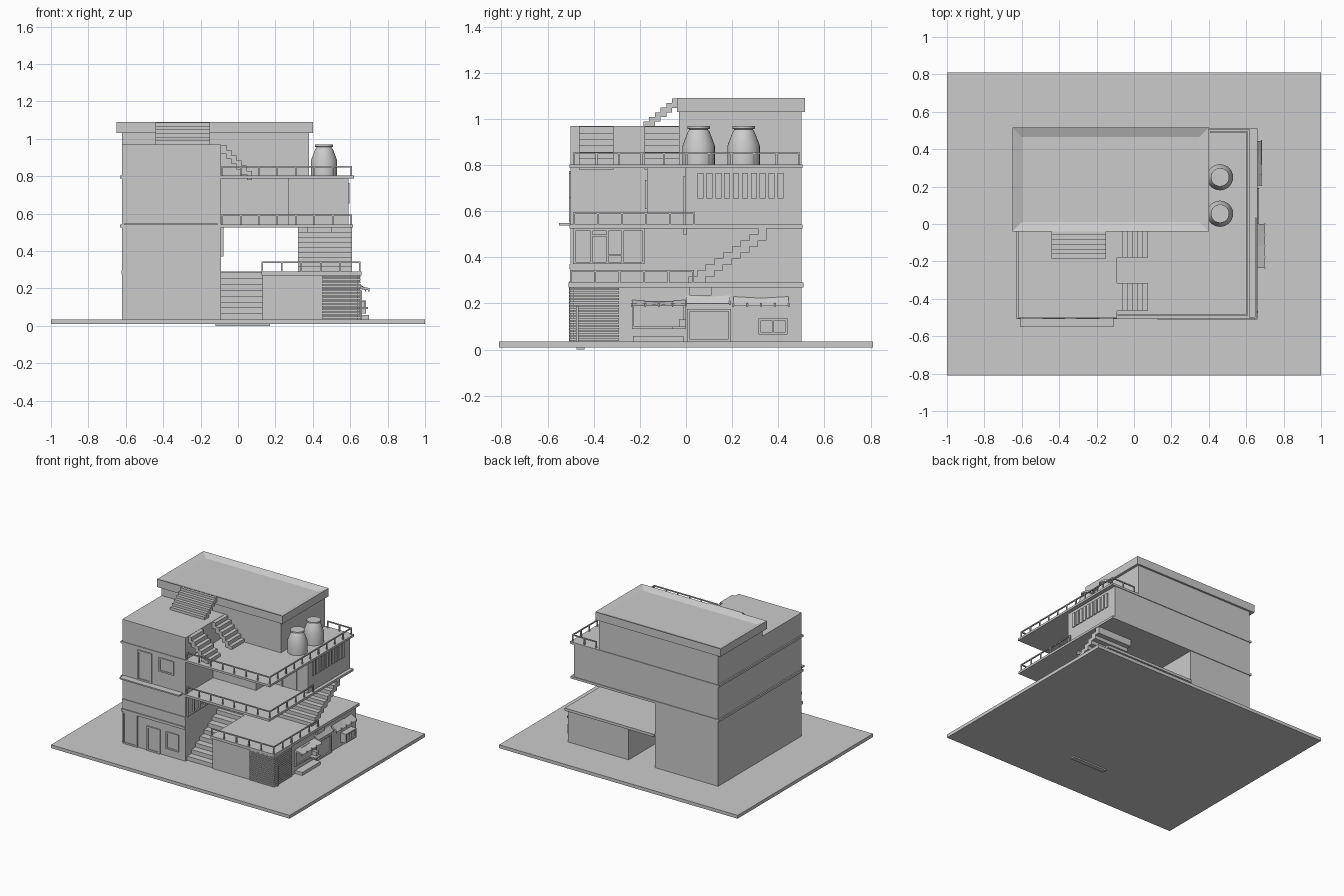
import bpy, bmesh, math

if "Cube" in bpy.data.objects:
    bpy.data.objects.remove(bpy.data.objects["Cube"])


def finish(name, bm):
    bmesh.ops.recalc_face_normals(bm, faces=bm.faces)
    me = bpy.data.meshes.new(name)
    bm.to_mesh(me)
    bm.free()
    ob = bpy.data.objects.new(name, me)
    bpy.context.collection.objects.link(ob)
    return ob


def add_box(bm, x0, x1, y0, y1, z0, z1):
    v = bmesh.ops.create_cube(bm, size=1)["verts"]
    for p in v:
        p.co = ((x0 + x1) / 2 + p.co.x * (x1 - x0),
                (y0 + y1) / 2 + p.co.y * (y1 - y0),
                (z0 + z1) / 2 + p.co.z * (z1 - z0))


def boxes(name, *items):
    bm = bmesh.new()
    for b in items:
        add_box(bm, *b)
    return finish(name, bm)


def prism(name, pts, to3, lo, hi):
    # extrude a 2D outline between lo and hi
    bm = bmesh.new()
    f = bm.faces.new([bm.verts.new(to3(a, b, lo)) for a, b in pts])
    r = bmesh.ops.extrude_face_region(bm, geom=[f])
    for g in r["geom"]:
        if isinstance(g, bmesh.types.BMVert):
            a, b = pts[[(g.co - v.co).length < 1e-7 for v in f.verts].index(True)]
            g.co = to3(a, b, hi)
    return finish(name, bm)


def stairs(name, n, u0, u1, z0, z1, lo, hi, axis, drop=0.03):
    # open-backed sawtooth flight climbing from u0 to u1
    du, dz = (u1 - u0) / n, (z1 - z0) / n
    items = []
    for i in range(n):
        a, b = sorted((u0 + i * du, u0 + (i + 1) * du))
        z = z0 + (i + 1) * dz
        bot = z - dz - drop
        items.append((lo, hi, a, b, bot, z) if axis == "y" else (a, b, lo, hi, bot, z))
    return boxes(name, *items)


def railing(name, path, z0, h=0.055, gap=0.1, t=0.004):
    items = []
    for (ax, ay), (bx, by) in zip(path, path[1:]):
        x0, x1, y0, y1 = min(ax, bx), max(ax, bx), min(ay, by), max(ay, by)
        items.append((x0 - t, x1 + t, y0 - t, y1 + t, z0 + h - 0.008, z0 + h))
        n = max(1, round(max(x1 - x0, y1 - y0) / gap))
        for i in range(n + 1):
            x, y = ax + (bx - ax) * i / n, ay + (by - ay) * i / n
            items.append((x - t, x + t, y - t, y + t, z0, z0 + h))
    return boxes(name, *items)


def front_frame(name, x0, x1, z0, z1, y, t=0.012, d=0.008):
    # door or window on a wall facing -y
    return boxes(name, (x0, x0 + t, y - d, y + .01, z0, z1), (x1 - t, x1, y - d, y + .01, z0, z1),
                 (x0 + t, x1 - t, y - d, y + .01, z1 - t, z1),
                 (x0 + t, x1 - t, y - d, y + .01, z0, z0 + t),
                 (x0 + t, x1 - t, y - d * .4, y + .01, z0 + t, z1 - t))


def side_frame(name, y0, y1, z0, z1, x, splits=(), t=0.01, d=0.01):
    # window on a wall facing +x
    items = [(x - .01, x + d, y0, y1, z0, z0 + t), (x - .01, x + d, y0, y1, z1 - t, z1)]
    for y in (y0, *splits, y1 - t):
        items.append((x - .01, x + d, y, y + t, z0 + t, z1 - t))
    return boxes(name, *items)


def awning(name, y0, y1, z0, z1, x0, x1, bays):
    prism(name, [(x0, z1), (x1, z0 + .012), (x1, z0), (x0, z1 - .014)],
          lambda a, b, y: (a, y, b), y0, y1)
    w = (y1 - y0) / bays
    boxes(name + "_ribs", *[(x1 - .004, x1 + .003, y0 + i * w - .003, y0 + i * w + .003,
                             z0 - .006, z0 + .012) for i in range(bays + 1)])


# ground plate and main masses
boxes("ground_plate", (-1, 1, -.81, .81, .01, .035))
boxes("tower_lower", (-.62, -.09, -.5, .5, .03, .53))
boxes("shop_block", (.13, .64, -.49, .5, .03, .275))
boxes("upper_floor", (-.62, -.09, -.5, .5, .53, .79), (-.09, .27, -.17, .5, .53, .79),
      (.27, .59, -.005, .5, .53, .79))
boxes("tower_top", (-.62, -.09, -.5, -.03, .8, .97))
boxes("penthouse", (-.62, .38, -.03, .5, .8, 1.04))

# floor slabs and ledges
boxes("terrace_slab", (.125, .66, -.51, .51, .27, .29), (-.09, .125, -.1, .51, .27, .29))
boxes("balcony_slab", (-.63, .615, -.505, .505, .525, .542))
boxes("roof_terrace_slab", (-.63, .62, -.505, .505, .787, .803))
boxes("tower_awning", (-.61, -.11, -.55, -.5, .538, .548))
boxes("tower_bands", (-.623, -.09, -.508, -.49, .275, .295), (-.62, -.09, -.506, -.49, .35, .37))

# main roof with sunken centre
bm = bmesh.new()
add_box(bm, -.65, .40, -.04, .515, 1.03, 1.09)
bm.normal_update()
top = [f for f in bm.faces if f.normal.z > .9]
bmesh.ops.inset_region(bm, faces=top, thickness=.072)
for v in top[0].verts:
    v.co.z -= .02
finish("main_roof", bm)

# stairs
stairs("entry_stairs", 8, -.48, -.08, .035, .285, -.12, .17, "y", .025)
stairs("side_stairs", 9, .01, .35, .29, .525, .32, .61, "y", .025)
stairs("roof_stairs", 6, -.185, -.035, .97, 1.088, -.44, -.15, "y", .02)
for n, y in (("front", -.465), ("rear", -.18)):
    stairs(n + "_terrace_stairs", 6, .075, -.09, .8, .968, y, y + .15, "x", .02)

# railings
railing("terrace_railing", [(.13, -.5), (.65, -.5), (.65, .03)], .29)
railing("balcony_railing", [(-.085, -.485), (.605, -.485), (.605, .035)], .54)
railing("roof_railing", [(-.085, -.485), (.605, -.485), (.605, .49), (.41, .49)], .8)

# tower doors and windows
front_frame("garage_door", -.61, -.49, .035, .275, -.5)
front_frame("entry_door", -.41, -.30, .035, .22, -.5)
front_frame("lower_window", -.25, -.145, .09, .22, -.5)
front_frame("upper_door", -.49, -.37, .55, .775, -.5)
front_frame("upper_window", -.31, -.185, .66, .765, -.5)
front_frame("balcony_window", -.05, .235, .61, .735, -.17)
front_frame("balcony_door", .37, .50, .50, .75, -.005)
side_frame("tower_side_window", -.49, -.18, .37, .525, -.09, (-.415, -.345, -.28), d=.012)
boxes("window_crossbars", (-.1, -.08, -.41, -.345, .49, .498), (-.1, -.08, -.345, -.28, .405, .413))

# row of ventilation slots on the right wall
boxes("vent_slots", *[(.585, .597, .05 + i * .0385, .05 + i * .0385 + .026, .655, .765)
                      for i in range(10)])

# corner roller shutter
boxes("corner_shutter", *[(.45, .655, -.505, -.29, .04 + i * .0145, .049 + i * .0145)
                          for i in range(16)])
boxes("corner_pole", (.655, .664, -.476, -.466, .035, .19))

# shop front on the right side
side_frame("counter_window", -.235, 0, .09, .21, .64)
awning("counter_awning", -.235, 0, .19, .215, .64, .70, 4)
boxes("counter_shelf", (.64, .695, -.06, 0, .09, .1), (.64, .68, -.03, 0, .1, .13))
boxes("shop_step", (.64, .70, -.23, -.01, .035, .058))
side_frame("shop_door", .005, .195, .035, .175, .64)
awning("door_awning", 0, .19, .2, .235, .64, .665, 1)
boxes("shop_panel", (.64, .652, .015, .11, .235, .27))
side_frame("shop_window", .315, .44, .065, .135, .64, (.372,), d=.045)
boxes("shop_window_box", (.63, .675, .32, .435, .07, .13))
awning("window_awning", .205, .445, .19, .23, .64, .682, 4)

# water tanks, turned from a profile
prof = [(0, .80), (.07, .80), (.07, .885), (.047, .945), (.04, .955), (.049, .958), (.049, .97), (0, .97)]
for n, y in (("front", .055), ("rear", .25)):
    bm = bmesh.new()
    vs = [bm.verts.new((r, 0, z)) for r, z in prof]
    es = [bm.edges.new(p) for p in zip(vs, vs[1:])]
    bmesh.ops.spin(bm, geom=vs + es, axis=(0, 0, 1), cent=(0, 0, 0), angle=math.tau, steps=28)
    bmesh.ops.remove_doubles(bm, verts=bm.verts, dist=1e-5)
    ob = finish(n + "_water_tank", bm)
    ob.location = (.46, y, 0)
    bpy.ops.object.select_all(action="DESELECT")
    ob.select_set(True)
    bpy.context.view_layer.objects.active = ob
    bpy.ops.object.shade_smooth_by_angle(angle=math.radians(25))

# sill of the entry stairs under the plate
boxes("stair_footing", (-.12, .17, -.475, -.44, 0, .03))
